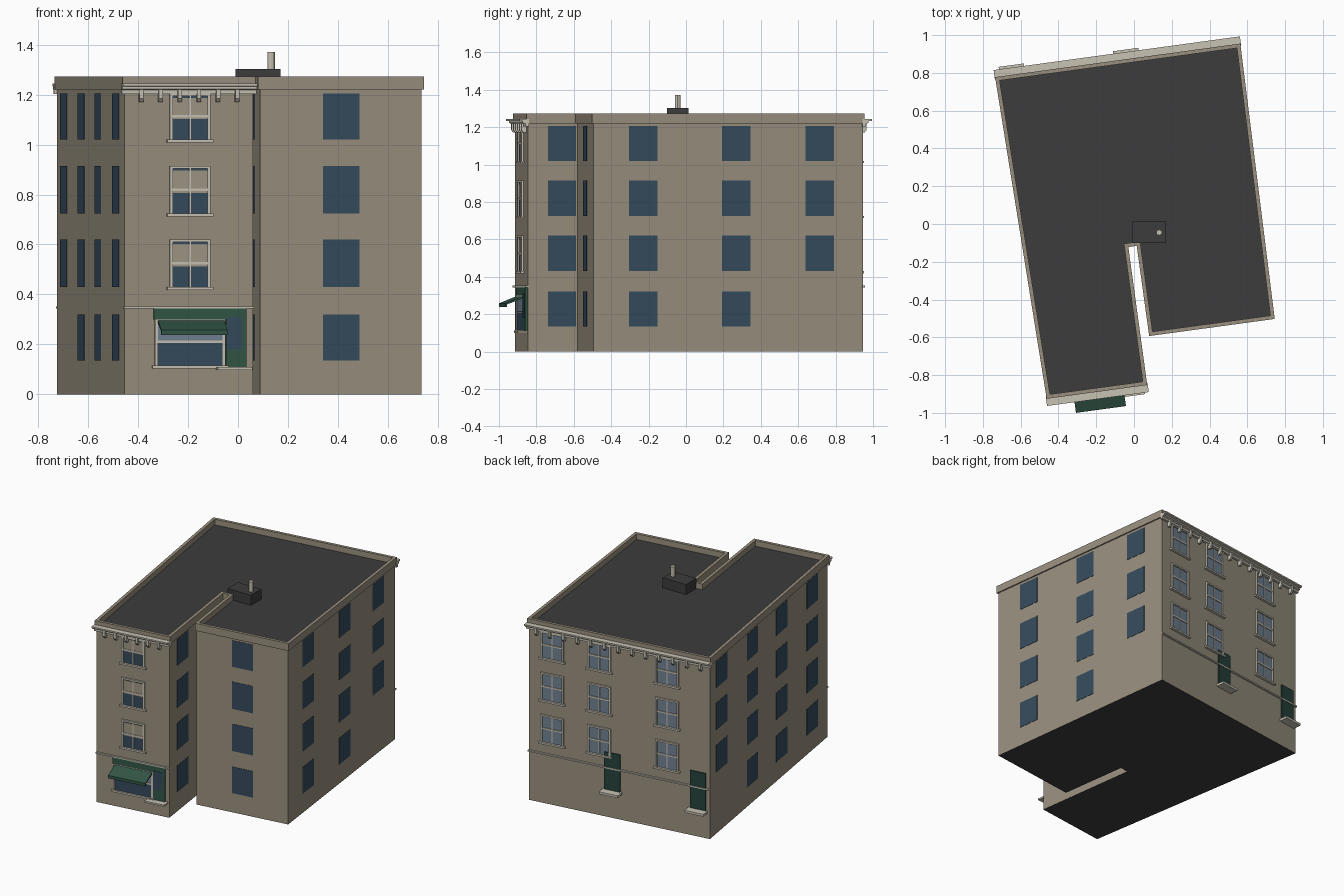
import bpy, bmesh
from mathutils import Vector

if "Cube" in bpy.data.objects:
    bpy.data.objects.remove(bpy.data.objects["Cube"])


def srgb(r, g, b):
    return [((c / 255 + 0.055) / 1.055) ** 2.4 for c in (r, g, b)] + [1]


def material(name, *rgb):
    m = bpy.data.materials.new(name)
    m.diffuse_color = srgb(*rgb)
    m.use_nodes = True
    m.node_tree.nodes["Principled BSDF"].inputs["Base Color"].default_value = m.diffuse_color
    return m


STONE = material("tan stone", 152, 143, 126)
ROOF = material("dark roofing", 60, 60, 60)
TRIM = material("pale trim", 200, 194, 180)
GLASS = material("dark blue glass", 53, 74, 92)
PALE = material("grey blue glass", 112, 130, 147)
BLIND = material("tan blind", 160, 150, 132)
GREEN = material("shop green", 50, 86, 70)
DOOR = material("dark green door", 38, 66, 60)

# Footprint, counter-clockwise from the front left corner
PLAN = [Vector(p) for p in [(-.455, -.915), (.06, -.845), (-.04, -.115), (.022, -.105),
                            (.088, -.583), (.735, -.495), (.555, .945), (-.725, .77)]]
N = len(PLAN)
FRONT, WING_SIDE, NOTCH_END, NOTCH_SIDE, WING_FRONT, RIGHT, BACK, LEFT = range(N)
ROWS = [(.135, .32), (.43, .62), (.725, .915), (1.02, 1.205)]


def wall(i):
    """Start, direction, outward normal and length of one wall."""
    a, b = PLAN[i], PLAN[(i + 1) % N]
    d = (b - a).normalized()
    return a, d, Vector((d.y, -d.x)), (b - a).length


def offset(r):
    """Footprint moved outwards by r with mitred corners."""
    out = []
    for i in range(N):
        n0, n1 = wall(i - 1 if i else N - 1)[2], wall(i)[2]
        out.append(PLAN[i] + (n0 + n1) * r / (1 + n0.dot(n1)))
    return out


def finish(name, bm, *mats):
    bmesh.ops.recalc_face_normals(bm, faces=bm.faces)
    me = bpy.data.meshes.new(name)
    bm.to_mesh(me)
    bm.free()
    for m in mats:
        me.materials.append(m)
    ob = bpy.data.objects.new(name, me)
    bpy.context.collection.objects.link(ob)
    return ob


class Part:
    """Collects pieces extruded along walls into one object."""

    def __init__(self, name, mat):
        self.name, self.mat, self.bm = name, mat, bmesh.new()

    def run(self, i, s0, s1, profile):
        a, d, n, _ = wall(i)
        ends = []
        for s in (s0, s1):
            ends.append([self.bm.verts.new((*(a + d * s + n * q), z)) for q, z in profile])
        self.bm.faces.new(ends[0])
        self.bm.faces.new(ends[1])
        k = len(profile)
        for j in range(k):
            self.bm.faces.new((ends[0][j], ends[0][(j + 1) % k], ends[1][(j + 1) % k], ends[1][j]))

    def box(self, i, c, w, z0, z1, q1, q0=-.003):
        self.run(i, c - w / 2, c + w / 2, [(q0, z0), (q1, z0), (q1, z1), (q0, z1)])

    def done(self):
        finish(self.name, self.bm, self.mat)


# Main building body: stone sides, dark roof and underside
bm = bmesh.new()
lo = [bm.verts.new((*p, 0)) for p in PLAN]
hi = [bm.verts.new((*p, 1.232)) for p in PLAN]
for f in (bm.faces.new(lo), bm.faces.new(hi)):
    f.material_index = 1
for j in range(N):
    k = (j + 1) % N
    bm.faces.new((lo[j], lo[k], hi[k], hi[j]))
finish("building_body", bm, STONE, ROOF)

# Parapet ring
bm = bmesh.new()
loops = [[bm.verts.new((*p, z)) for p in offset(r)]
         for r, z in ((.009, 1.22), (.009, 1.272), (-.012, 1.272), (-.012, 1.22))]
for a, b in zip(loops, loops[1:] + loops[:1]):
    for j in range(N):
        k = (j + 1) % N
        bm.faces.new((a[j], a[k], b[k], b[j]))
finish("parapet", bm, STONE)

# Plain windows on the side walls: wall, fraction along it, width, first row
plain = Part("side_windows", GLASS)
for i, t, w, first in [(LEFT, .10, .16, 1), (LEFT, .36, .16, 0), (LEFT, .61, .16, 0), (LEFT, .87, .16, 0),
                       (RIGHT, .185, .152, 0), (RIGHT, .53, .152, 0), (RIGHT, .84, .152, 1),
                       (WING_FRONT, .502, .148, 0), (WING_SIDE, .25, .152, 0), (WING_SIDE, .75, .152, 0),
                       (NOTCH_SIDE, .5, .152, 0)]:
    for z0, z1 in ROWS[first:]:
        plain.box(i, t * wall(i)[3], w, z0, z1, .002)
plain.done()

# Framed sash windows on the front and back
frames, front_glass = Part("window_frames", TRIM), Part("front_window_glass", GLASS)
blinds, back_glass = Part("window_blinds", BLIND), Part("back_window_glass", PALE)


def frame(i, c, w, z0, z1, zm):
    for side in (-1, 1):
        frames.box(i, c + side * (w / 2 - .006), .012, z0, z1, .012)
    frames.box(i, c, w, z1 - .011, z1, .012)
    frames.box(i, c, w + .022, z0 - .006, z0 + .006, .018)
    frames.box(i, c, w - .02, zm - .005, zm + .005, .008)


for i, t in [(FRONT, .509), (BACK, .13), (BACK, .39), (BACK, .765)]:
    c = t * wall(i)[3]
    for z0, z1 in ROWS[1:]:
        z0 -= .006
        zm = (z0 + z1) / 2 + .003
        frame(i, c, .165, z0, z1, zm)
        frames.box(i, c, .006, z0, z1, .007)
        (front_glass if i == FRONT else back_glass).box(i, c, .15, z0, z1 - .005, .003)
        if i == FRONT:
            blinds.box(i, c, .142, z0 + .088, z1 - .018, .005)

# Shop window, with a paler upper pane
frame(FRONT, .265, .285, .11, .30, .21)
front_glass.box(FRONT, .265, .27, .11, .295, .006)
back_glass.box(FRONT, .265, .26, .216, .29, .007)

# Shop front: fascia, door surround and door glass
shop = Part("shop_front", GREEN)
shop.box(FRONT, .305, .375, .30, .343, .011)
shop.box(FRONT, .451, .083, .105, .30, .011)
shop.done()
front_glass.box(FRONT, .443, .06, .18, .31, .014)
for p in (frames, front_glass, blinds, back_glass):
    p.done()

# Sloping awning with a short valance
awning = Part("awning", GREEN)
awning.run(FRONT, .135, .402, [(0, .300), (.104, .258), (.104, .238), (.098, .238), (.098, .252), (0, .288)])
awning.done()

# Back doors and all door steps
doors, steps = Part("back_doors", DOOR), Part("door_steps", TRIM)
for t in (.462, .935):
    c = t * wall(BACK)[3]
    doors.box(BACK, c, .112, .19, .455, .008)
    steps.box(BACK, c, .135, .178, .194, .06)
steps.box(FRONT, .44, .14, .098, .109, .055)
doors.done()
steps.done()

# String courses, cornices and brackets
course, cornice = Part("string_course", TRIM), Part("cornice", TRIM)
brackets = Part("cornice_brackets", TRIM)
for i, count, m in ((FRONT, 6, .066), (BACK, 13, .06)):
    L = wall(i)[3]
    course.run(i, -.003, L + .003, [(-.003, .343), (.012, .343), (.012, .352), (-.003, .352)])
    cornice.run(i, -.012, L + .012, [(-.003, 1.203), (.016, 1.203), (.016, 1.218), (.030, 1.222), (.030, 1.232),
                                     (.047, 1.234), (.047, 1.244), (-.003, 1.244)])
    for j in range(count):
        c = m + (L - 2 * m) * j / (count - 1)
        brackets.run(i, c - .008, c + .008, [(-.003, 1.17), (.016, 1.17), (.028, 1.185), (.028, 1.222), (-.003, 1.222)])
for p in (course, cornice, brackets):
    p.done()

# Roof housing and vent pipe
bpy.ops.mesh.primitive_cube_add(size=1, location=(.08, -.043, 1.265))
ob = bpy.context.object
ob.name = "roof_housing"
ob.scale = (.18, .115, .075)
ob.data.materials.append(ROOF)
bpy.ops.mesh.primitive_cylinder_add(vertices=12, radius=.015, depth=.08, location=(.133, -.045, 1.331))
ob = bpy.context.object
ob.name = "vent_pipe"
ob.data.materials.append(TRIM)
bpy.ops.object.shade_smooth_by_angle()
